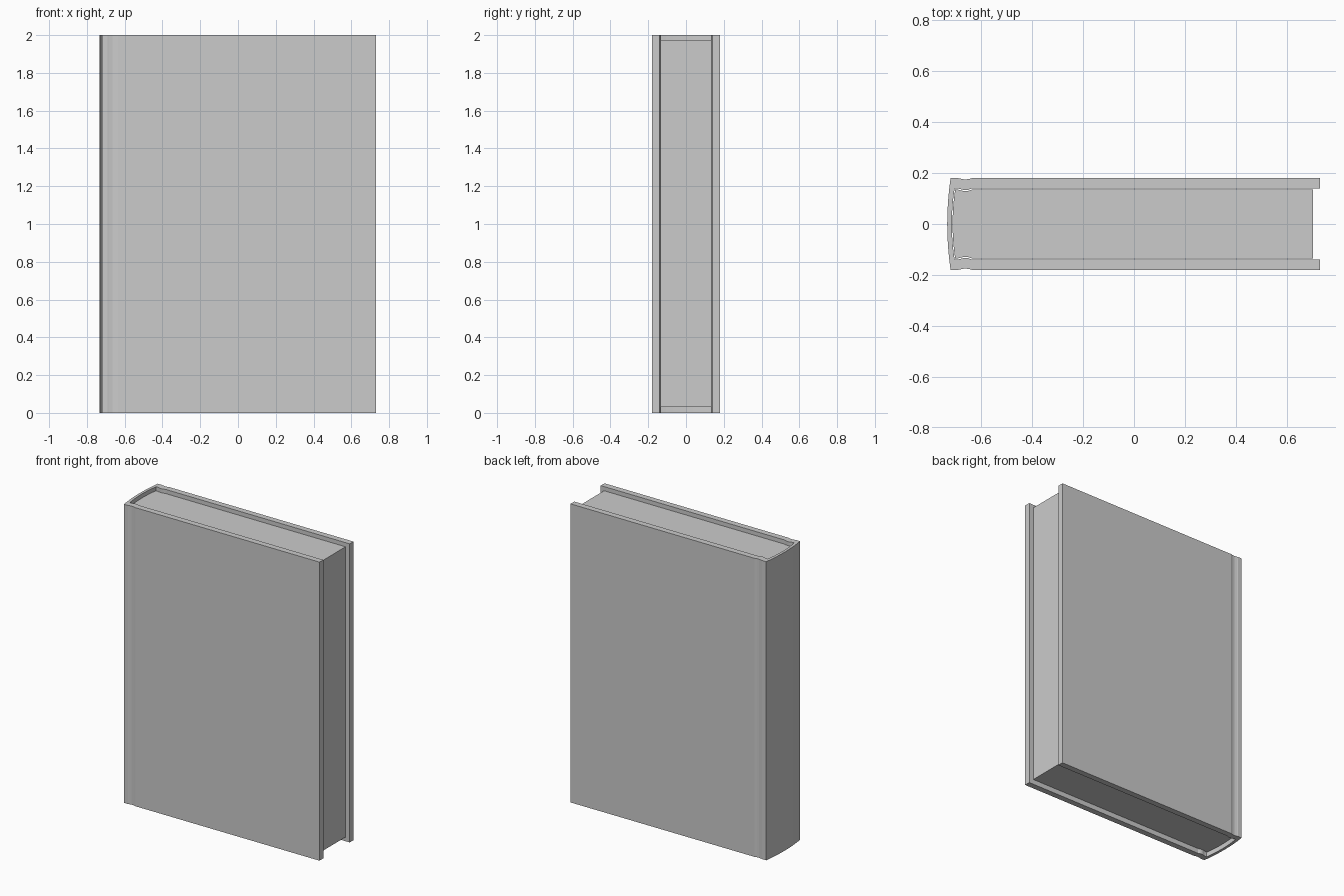
import bpy, bmesh

if "Cube" in bpy.data.objects:
    bpy.data.objects.remove(bpy.data.objects["Cube"])


def prism(name, profile, z0, z1):
    """Extrude a closed xy profile from z0 to z1."""
    bm = bmesh.new()
    face = bm.faces.new([bm.verts.new((x, y, z0)) for x, y in profile])
    out = bmesh.ops.extrude_face_region(bm, geom=[face])
    verts = [g for g in out["geom"] if isinstance(g, bmesh.types.BMVert)]
    bmesh.ops.translate(bm, verts=verts, vec=(0, 0, z1 - z0))
    bmesh.ops.recalc_face_normals(bm, faces=bm.faces)
    mesh = bpy.data.meshes.new(name)
    bm.to_mesh(mesh)
    bm.free()
    obj = bpy.data.objects.new(name, mesh)
    bpy.context.collection.objects.link(obj)
    return obj


def arc(x_end, bulge, half, n=8):
    """Shallow spine curve between the corners, from +y to -y."""
    ts = [1 - 2 * i / n for i in range(1, n)]
    return [(x_end - bulge * (1 - t * t), half * t) for t in ts]


def around_spine(half, spine):
    """Mirror the +y board outline and join it through the spine curve."""
    return half + spine + [(x, -y) for x, y in reversed(half)]


def board(x_fore, x_spine, y, dip):
    """One board line from fore edge to spine, with the hinge groove."""
    return [(x_fore, y), (-0.635, y), (-0.65, y - dip * 0.8),
            (-0.665, y - dip), (-0.685, y - dip * 0.3), (-0.69, y), (x_spine, y)]


# Hard cover: front board, curved spine and back board in one shell
outer = around_spine(board(0.73, -0.72, 0.18, 0.005), arc(-0.72, 0.013, 0.18))
inner = around_spine(board(0.73, -0.704, 0.14, 0.007), arc(-0.704, 0.011, 0.14))
prism("hard_cover", outer + inner[::-1], 0, 2)

# Page block, inset from the cover at head, tail and fore edge
pages = around_spine(board(0.702, -0.702, 0.135, 0.006), arc(-0.702, 0.010, 0.135))
prism("page_block", pages, 0.03, 1.975)
